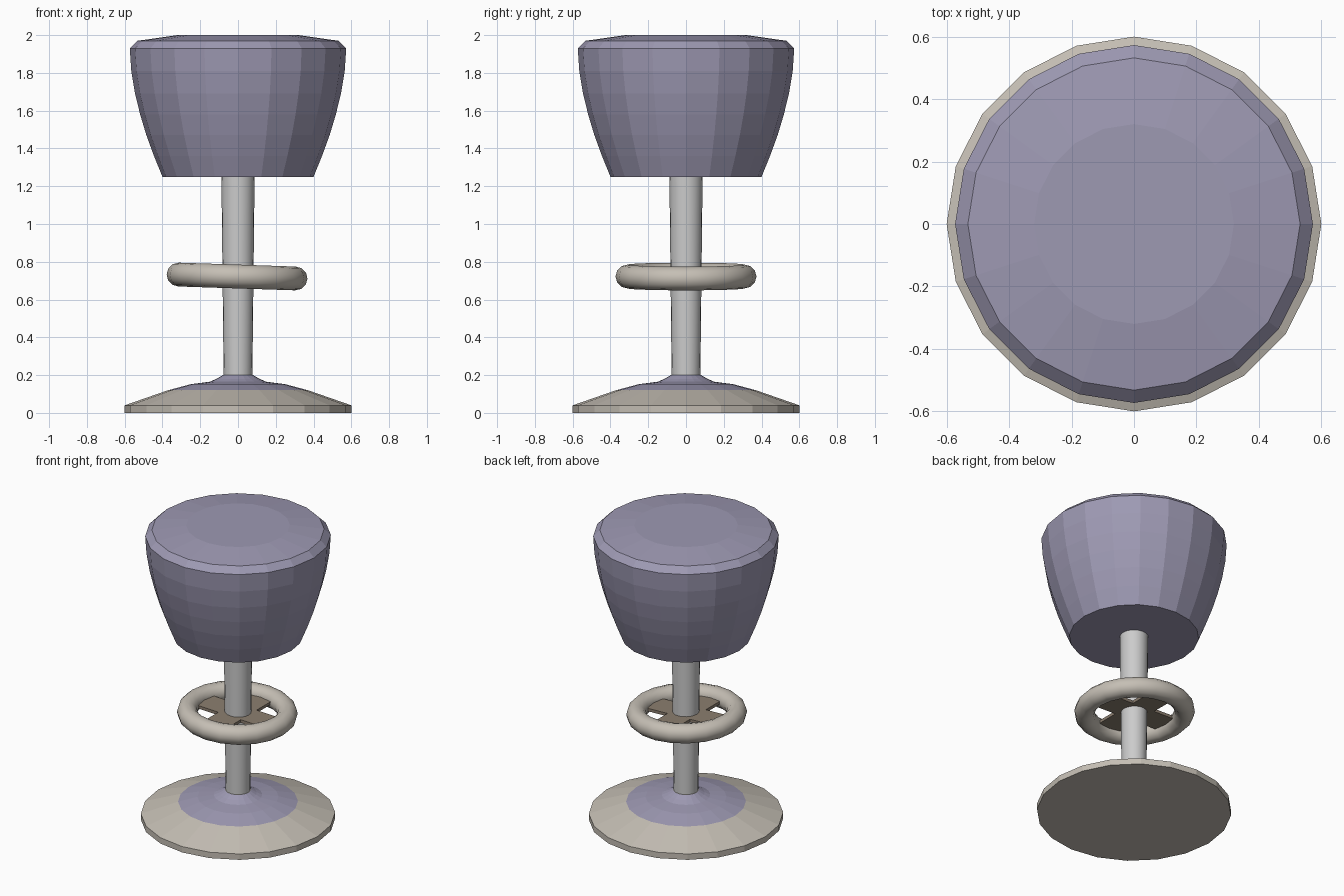
import bpy
import bmesh
from math import sin, cos, pi, radians

if "Cube" in bpy.data.objects:
    bpy.data.objects.remove(bpy.data.objects["Cube"])

SIDES = 20


def material(name, rgb):
    m = bpy.data.materials.new(name)
    m.diffuse_color = (*rgb, 1)
    m.use_nodes = True
    m.node_tree.nodes["Principled BSDF"].inputs["Base Color"].default_value = m.diffuse_color
    return m


mauve = material("mauve", (0.34, 0.32, 0.45))
cream = material("cream", (0.56, 0.52, 0.46))
brown = material("brown", (0.26, 0.21, 0.16))


def finish(bm, name, mats):
    bmesh.ops.recalc_face_normals(bm, faces=bm.faces)
    mesh = bpy.data.meshes.new(name)
    bm.to_mesh(mesh)
    bm.free()
    for m in mats:
        mesh.materials.append(m)
    obj = bpy.data.objects.new(name, mesh)
    bpy.context.collection.objects.link(obj)
    return obj


def lathe(name, profile, mats=(), bands=None):
    """Stack of 20-sided rings with flat caps; bands = material index per band."""
    bm = bmesh.new()
    rings = [[bm.verts.new((r * cos(2 * pi * i / SIDES), r * sin(2 * pi * i / SIDES), z))
              for i in range(SIDES)] for r, z in profile]
    for k, (a, b) in enumerate(zip(rings, rings[1:])):
        for i in range(SIDES):
            j = (i + 1) % SIDES
            f = bm.faces.new((a[i], a[j], b[j], b[i]))
            f.material_index = bands[k] if bands else 0
    bm.faces.new(rings[0][::-1])
    bm.faces.new(rings[-1])
    return finish(bm, name, mats)


def smooth(obj, angle):
    bpy.ops.object.select_all(action='DESELECT')
    obj.select_set(True)
    bpy.context.view_layer.objects.active = obj
    bpy.ops.object.shade_smooth_by_angle(angle=radians(angle))


# Padded seat drum
lathe("seat", [(0.40, 1.25), (0.445, 1.36), (0.485, 1.47), (0.518, 1.58), (0.545, 1.69),
               (0.565, 1.81), (0.573, 1.93), (0.532, 1.97), (0.32, 2.0)], [mauve])

# Base: cream foot with a mauve raised collar
lathe("base", [(0.60, 0.0), (0.60, 0.04), (0.37, 0.12), (0.25, 0.152), (0.15, 0.165),
               (0.115, 0.18), (0.08, 0.2)], [cream, mauve], [0, 0, 1, 1, 1, 1])

# Slightly tapered pole
smooth(lathe("pole", [(0.076, 0.19), (0.088, 1.26)]), 30)

# Tilted foot ring
TILT = radians(1.9)
CENTRE = (-0.005, 0, 0.722)
bpy.ops.mesh.primitive_torus_add(major_segments=SIDES, minor_segments=12, major_radius=0.31,
                                 minor_radius=0.063, location=CENTRE, rotation=(0, TILT, 0))
ring = bpy.context.object
ring.name = "foot_ring"
ring.data.materials.append(cream)
smooth(ring, 40)

# Flat crossed spokes: one plus-shaped plate extruded to thickness
w, r, t = 0.085, 0.29, 0.01
quarter = [(r, -w), (r, w), (w, w)]
outline = []
for x, y in quarter:
    outline.append((x, y))
for _ in range(3):
    outline += [(-y, x) for x, y in outline[-3:]]
bm = bmesh.new()
plate = bm.faces.new([bm.verts.new((x, y, -t)) for x, y in outline])
ext = bmesh.ops.extrude_face_region(bm, geom=[plate])
bmesh.ops.translate(bm, vec=(0, 0, 2 * t),
                    verts=[v for v in ext["geom"] if isinstance(v, bmesh.types.BMVert)])
spokes = finish(bm, "ring_spokes", [brown])
spokes.location = CENTRE
spokes.rotation_euler = (0, TILT, 0)
